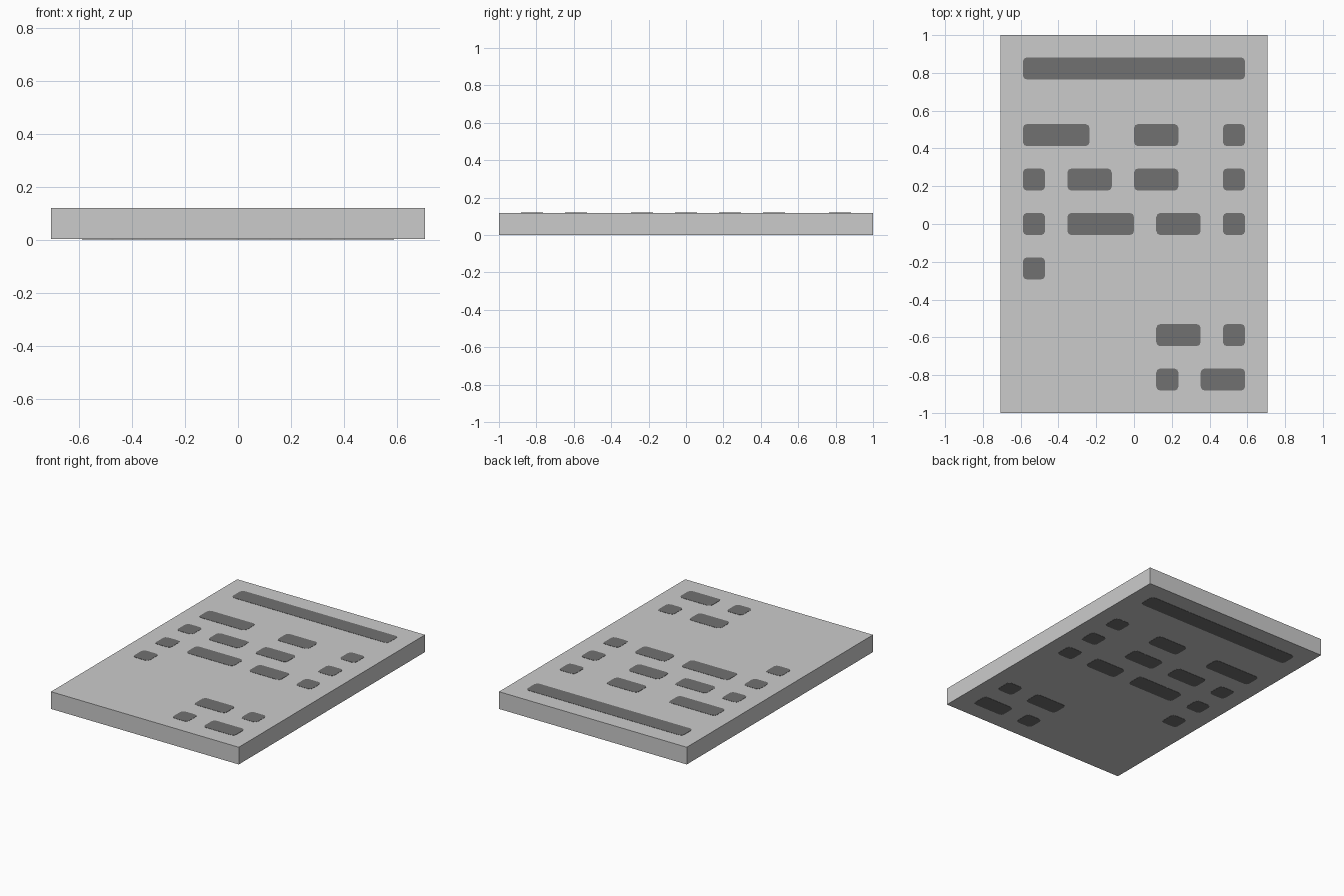
import bpy, bmesh

if "Cube" in bpy.data.objects:
    bpy.data.objects.remove(bpy.data.objects["Cube"])

U = 2 / 17          # layout unit: the slab is 12 x 17 units, one unit thick
H = 0.12            # overall height
RAISE = 0.0015      # how far the marks stand proud of the slab


def flat_material(name, value):
    m = bpy.data.materials.new(name)
    m.diffuse_color = (value, value, value, 1)
    m.use_nodes = True
    m.node_tree.nodes["Principled BSDF"].inputs["Base Color"].default_value = m.diffuse_color
    return m


light = flat_material("light grey", 0.60)
dark = flat_material("dark grey", 0.165)


def add_object(name, bm, mat):
    mesh = bpy.data.meshes.new(name)
    bm.to_mesh(mesh)
    bm.free()
    mesh.materials.append(mat)
    ob = bpy.data.objects.new(name, mesh)
    bpy.context.collection.objects.link(ob)
    return ob


def add_box(bm, x0, x1, y0, y1, z0, z1, corner=0):
    """Box between the given limits, with optional rounded vertical edges."""
    verts = bmesh.ops.create_cube(bm, size=1)["verts"]
    for v in verts:
        v.co.x = x1 if v.co.x > 0 else x0
        v.co.y = y1 if v.co.y > 0 else y0
        v.co.z = z1 if v.co.z > 0 else z0
    if corner:
        edges = {e for v in verts for e in v.link_edges
                 if abs(e.verts[0].co.z - e.verts[1].co.z) > 1e-6}
        bmesh.ops.bevel(bm, geom=list(edges), offset=corner, segments=2,
                        profile=0.5, affect='EDGES')


# Slab
bm = bmesh.new()
add_box(bm, -6 * U, 6 * U, -8.5 * U, 8.5 * U, RAISE, H - RAISE)
add_object("slab", bm, light)

# Marks: row centre -> (start, end) spans, in layout units
rows = {
    7: [(-5, 5)],
    4: [(-5, -2), (0, 2), (4, 5)],
    2: [(-5, -4), (-3, -1), (0, 2), (4, 5)],
    0: [(-5, -4), (-3, 0), (1, 3), (4, 5)],
    -2: [(-5, -4)],
    -5: [(1, 3), (4, 5)],
    -7: [(1, 2), (3, 5)],
}

# The same marks show on the top and the underside
for name, z0, z1 in (("top_marks", H - 2 * RAISE, H),
                     ("underside_marks", 0, 2 * RAISE)):
    bm = bmesh.new()
    for y, spans in rows.items():
        for a, b in spans:
            add_box(bm, a * U, b * U, (y - 0.5) * U, (y + 0.5) * U,
                    z0, z1, corner=0.022)
    add_object(name, bm, dark)
